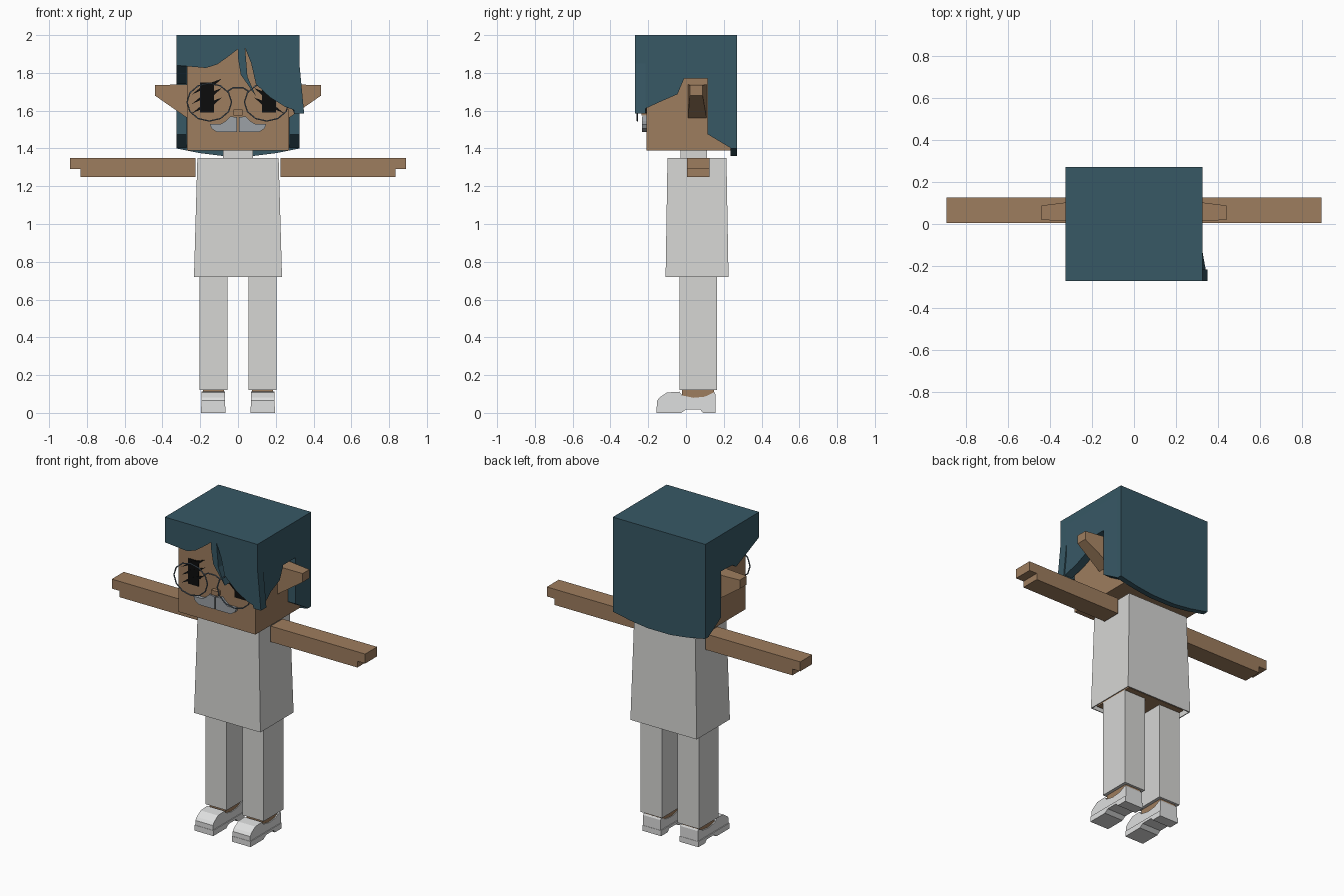
import bpy, bmesh
from math import cos, sin, pi

if "Cube" in bpy.data.objects:
    bpy.data.objects.remove(bpy.data.objects["Cube"])


def material(name, r, g, b):
    lin = [(c / 255 / 12.92) if c < 11 else ((c / 255 + 0.055) / 1.055) ** 2.4 for c in (r, g, b)]
    m = bpy.data.materials.new(name)
    m.use_nodes = True
    m.diffuse_color = (*lin, 1)
    m.node_tree.nodes["Principled BSDF"].inputs["Base Color"].default_value = (*lin, 1)
    return m


SKIN = material("skin_tan", 158, 125, 94)
HAIR = material("hair_teal", 55, 88, 101)
CLOTH = material("cloth_white", 214, 214, 212)
SHOE = material("shoe_white", 222, 223, 223)
BLACK = material("eye_black", 12, 12, 12)
WIRE = material("frame_slate", 92, 108, 122)
GREY = material("moustache_grey", 156, 161, 166)


def finish(name, bm, mat):
    bmesh.ops.recalc_face_normals(bm, faces=bm.faces)
    mesh = bpy.data.meshes.new(name)
    bm.to_mesh(mesh)
    bm.free()
    mesh.materials.append(mat)
    ob = bpy.data.objects.new(name, mesh)
    bpy.context.collection.objects.link(ob)
    return ob


def prism(name, pts, axis, a, b, mat, side=1):
    """Extrude a profile of (x, z) along y, or of (y, z) along x."""
    bm = bmesh.new()
    rings = []
    for d in (a, b):
        rings.append([bm.verts.new((u * side, d, v) if axis == "y" else (d * side, u, v))
                      for u, v in pts])
    n = len(pts)
    for ring in rings:
        bm.faces.new(ring)
    for i in range(n):
        j = (i + 1) % n
        bm.faces.new((rings[0][i], rings[0][j], rings[1][j], rings[1][i]))
    return finish(name, bm, mat)


def box(name, x, y, z, mat, side=1):
    pts = [(x[0], z[0]), (x[1], z[0]), (x[1], z[1]), (x[0], z[1])]
    return prism(name, pts, "y", y[0], y[1], mat, side)


def wire(name, pts, mat, radius=0.004, cyclic=False):
    cu = bpy.data.curves.new(name, "CURVE")
    cu.dimensions = "3D"
    cu.bevel_depth = radius
    cu.bevel_resolution = 1
    sp = cu.splines.new("POLY")
    sp.points.add(len(pts) - 1)
    for p, c in zip(sp.points, pts):
        p.co = (*c, 1)
    sp.use_cyclic_u = cyclic
    cu.materials.append(mat)
    ob = bpy.data.objects.new(name, cu)
    bpy.context.collection.objects.link(ob)


# Head and neck
box("head", (-0.27, 0.27), (-0.21, 0.24), (1.39, 1.97), SKIN)
box("collar", (-0.08, 0.08), (-0.03, 0.11), (1.34, 1.39), CLOTH)
box("nose", (-0.024, 0.024), (-0.235, -0.2), (1.575, 1.605), SKIN)

# Hair: a hollow cap of five plates
box("hair_top", (-0.325, 0.325), (-0.27, 0.27), (1.95, 2.0), HAIR)
prism("hair_fringe_right", [
    (-0.325, 2), (-0.325, 1.84), (-0.27, 1.835), (-0.17, 1.826), (-0.11, 1.845),
    (-0.06, 1.88), (0, 1.926), (0.04, 1.93), (0.04, 2)], "y", -0.27, -0.215, HAIR)
prism("hair_strand", [
    (0, 1.94), (0, 1.88), (0.015, 1.79), (0.095, 1.676), (0.05, 1.78), (0.037, 1.94)],
    "y", -0.269, -0.22, HAIR)
prism("hair_fringe_left", [
    (0.04, 2), (0.04, 1.926), (0.07, 1.85), (0.095, 1.74), (0.17, 1.67),
    (0.25, 1.62), (0.35, 1.586), (0.325, 1.85), (0.325, 2)], "y", -0.27, -0.215, HAIR)
prism("hair_back", [
    (-0.325, 2), (-0.325, 1.4), (-0.2, 1.375), (-0.08, 1.36), (0.08, 1.36),
    (0.2, 1.375), (0.325, 1.4), (0.325, 2)], "y", 0.235, 0.27, HAIR)
back_edge = [(0.115, 1.77), (0.115, 1.475), (0.24, 1.4), (0.27, 1.4), (0.27, 2)]
prism("hair_side_right", [(-0.27, 2), (-0.27, 1.84), (-0.04, 1.74), (0, 1.765)] + back_edge,
      "x", 0.272, 0.325, HAIR, -1)
side = prism("hair_side_left", [
    (-0.27, 2), (-0.27, 1.85), (-0.27, 1.586), (-0.13, 1.65), (-0.045, 1.687),
    (-0.01, 1.77)] + back_edge, "x", 0.272, 0.325, HAIR)
for v in side.data.vertices:  # flared front tip
    if v.co.y < -0.2 and v.co.z < 1.6:
        v.co.x += 0.025

# Shirt: tapered open shell, with the torso inside
bm = bmesh.new()
low = [bm.verts.new((x, y, 0.72)) for x, y in
       ((-0.233, -0.108), (0.233, -0.108), (0.233, 0.225), (-0.233, 0.225))]
top = [bm.verts.new((x, y, 1.35)) for x, y in
       ((-0.215, -0.098), (0.215, -0.098), (0.215, 0.214), (-0.215, 0.214))]
bm.faces.new(top)
for i in range(4):
    j = (i + 1) % 4
    bm.faces.new((low[i], low[j], top[j], top[i]))
shirt = finish("shirt", bm, CLOTH)
mod = shirt.modifiers.new("thickness", "SOLIDIFY")
mod.thickness = 0.008
box("torso", (-0.205, 0.205), (-0.085, 0.2), (0.732, 1.3), SKIN)

sole = [(-0.155, 0), (-0.155, 0.035), (-0.04, 0.035), (0.157, 0.035), (0.157, 0),
        (0.09, 0), (0.075, 0.018), (0, 0.018), (-0.025, 0)]
upper = [(-0.153, 0.03), (-0.153, 0.065), (-0.14, 0.082), (-0.1, 0.108), (-0.035, 0.112),
         (-0.02, 0.092), (0.04, 0.08), (0.1, 0.086), (0.15, 0.11), (0.155, 0.1), (0.155, 0.03)]
lobe = [(0.004, 1.565), (0.04, 1.57), (0.065, 1.545), (0.09, 1.53), (0.15, 1.53),
        (0.14, 1.505), (0.11, 1.486), (0.004, 1.486)]
arm = [(0.225, 1.25), (0.835, 1.25), (0.835, 1.29), (0.89, 1.29), (0.89, 1.35), (0.225, 1.35)]
ear = [(0.26, 1.74), (0.44, 1.735), (0.44, 1.68), (0.26, 1.555)]

for s, tag in ((1, "left"), (-1, "right")):
    # Limbs
    prism("arm_" + tag, arm, "y", 0.005, 0.125, SKIN, s)
    box("trouser_" + tag, (0.055, 0.205), (-0.035, 0.163), (0.12, 0.735), CLOTH, s)
    box("ankle_" + tag, (0.075, 0.185), (-0.02, 0.148), (0.04, 0.125), SKIN, s)
    prism("shoe_sole_" + tag, sole, "x", 0.065, 0.197, SHOE, s)
    prism("shoe_upper_" + tag, upper, "x", 0.07, 0.192, SHOE, s)

    # Ears, narrower at the tip
    e = prism("ear_" + tag, ear, "y", 0.01, 0.11, SKIN, s)
    for v in e.data.vertices:
        if abs(v.co.x) > 0.4:
            v.co.y = 0.02 if v.co.y < 0.05 else 0.088

    # Eyes and lashes
    box("eye_" + tag, (0.127, 0.2), (-0.215, -0.208), (1.59, 1.75), BLACK, s)
    for k in range(3):
        z = 1.585 + 0.05 * k
        prism("lash_" + tag, [(0.245, z), (0.19, z + 0.045), (0.085, z + 0.085),
                              (0.13, z + 0.045), (0.19, z + 0.025)],
              "y", -0.216, -0.209, BLACK, s)

    # Spectacles and moustache
    ring = [(s * (0.152 + 0.118 * cos(2 * pi * i / 12)), -0.257,
             1.645 + 0.1 * sin(2 * pi * i / 12)) for i in range(12)]
    wire("spectacle_rim_" + tag, ring, WIRE, cyclic=True)
    prism("moustache_" + tag, lobe, "y", -0.232, -0.205, GREY, s)

wire("spectacle_bridge", [(-0.06, -0.257, 1.7), (-0.025, -0.265, 1.722),
                          (0.025, -0.265, 1.722), (0.06, -0.257, 1.7)], WIRE)
